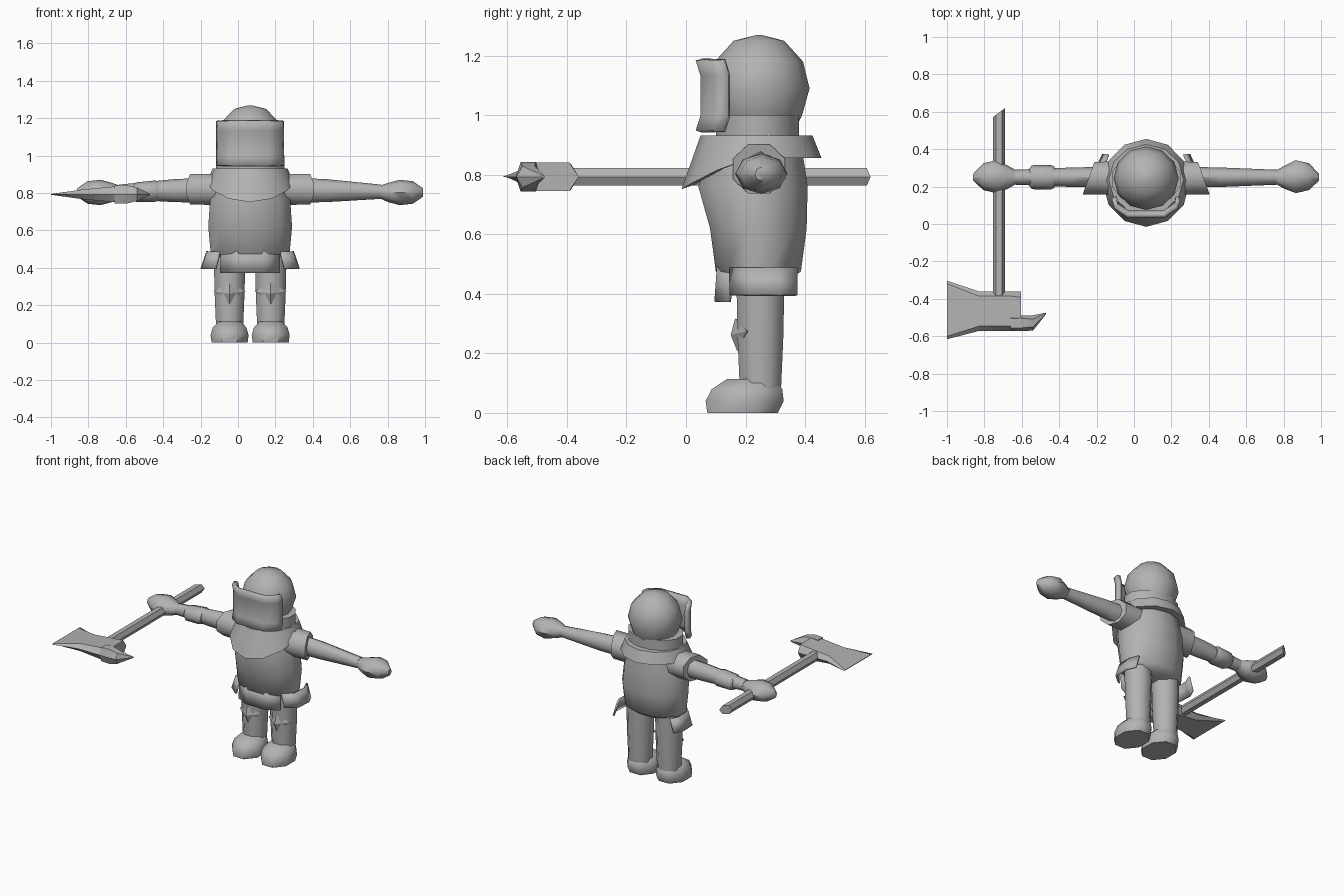
import bpy, bmesh, math
from mathutils import Vector

if "Cube" in bpy.data.objects:
    bpy.data.objects.remove(bpy.data.objects["Cube"])

CX = 0.065          # body centre line
grey = bpy.data.materials.new("plain_grey")
grey.diffuse_color = (0.45, 0.45, 0.45, 1)
grey.use_nodes = True
grey.node_tree.nodes["Principled BSDF"].inputs["Base Color"].default_value = grey.diffuse_color


def finish(name, bm, angle=50, thick=0):
    bmesh.ops.recalc_face_normals(bm, faces=bm.faces[:])
    me = bpy.data.meshes.new(name)
    bm.to_mesh(me)
    bm.free()
    me.materials.append(grey)
    ob = bpy.data.objects.new(name, me)
    bpy.context.collection.objects.link(ob)
    if thick:
        mod = ob.modifiers.new("thickness", "SOLIDIFY")
        mod.thickness = thick
        mod.offset = 0
    bpy.ops.object.select_all(action='DESELECT')
    bpy.context.view_layer.objects.active = ob
    ob.select_set(True)
    bpy.ops.object.shade_smooth_by_angle(angle=math.radians(angle))
    return ob


def loft(name, rings, closed=True, caps=True, angle=50, thick=0):
    """Skin a list of point rings (or open rows)."""
    bm = bmesh.new()
    vs = [[bm.verts.new(p) for p in r] for r in rings]
    n = len(rings[0])
    for a, b in zip(vs, vs[1:]):
        for i in range(n if closed else n - 1):
            j = (i + 1) % n
            bm.faces.new((a[i], a[j], b[j], b[i]))
    if closed and caps:
        bm.faces.new(vs[0])
        bm.faces.new(vs[-1])
    return finish(name, bm, angle, thick)


def ellipse(n, phase=0):
    return [(math.cos(2 * math.pi * (i + phase) / n),
             math.sin(2 * math.pi * (i + phase) / n)) for i in range(n)]


def upright(name, cx, profile, n=8, phase=0.5, angle=50):
    """profile rows: z, centre y, radius x, radius y"""
    return loft(name, [[(cx + rx * c, cy + ry * s, z) for c, s in ellipse(n, phase)]
                       for z, cy, rx, ry in profile], angle=angle)


def sideways(name, side, profile, n=8, phase=0, shear=0, angle=50):
    """profile rows: distance from centre line, centre y, centre z, radius y, radius z"""
    rings = []
    for k, (d, cy, cz, ry, rz) in enumerate(profile):
        sh = shear if k == len(profile) - 1 else 0
        rings.append([(CX + side * (d - sh * ry * c), cy + ry * c, cz + rz * s)
                      for c, s in ellipse(n, phase)])
    return loft(name, rings, angle=angle)


# head and hood collar
upright("head", CX, [(0.95, .245, .12, .12), (1.0, .245, .145, .145), (1.09, .245, .174, .17),
                     (1.18, .245, .152, .148), (1.25, .245, .085, .085), (1.269, .245, .01, .01)],
        n=12, phase=0)
upright("neck_collar", CX, [(.90, .24, .19, .145), (1.0, .24, .19, .145)], n=12)

# face plate, curved across and flared at top and bottom
cols = [(-.175, .145), (-.165, .105), (-.10, .06), (.10, .06), (.165, .105), (.175, .145)]
rows = [(.945, -.016), (.995, 0), (1.135, 0), (1.187, -.016)]
loft("face_plate", [[(CX + x * .97, y + dy, z) for x, y in cols] for z, dy in rows],
     closed=False, thick=0.025)

# torso
upright("torso", CX, [(.44, .24, .15, .10), (.475, .243, .218, .148), (.62, .243, .232, .168),
                      (.76, .225, .222, .19), (.92, .24, .17, .15)], n=12)

# shoulder mantle with hanging front bib
mantle = []
for rx, ry, cy, z0, drop in [(.17, .14, .24, .932, 0), (.20, .188, .237, .932, 0),
                             (.232, .235, .22, .857, .105), (.20, .19, .22, .857, .09)]:
    mantle.append([(CX + rx * c, cy + ry * s, z0 - drop * max(0, -s) ** 1.3)
                   for c, s in ellipse(12, 0)])
loft("shoulder_mantle", mantle, caps=False, angle=40)

# skirt flaps
front = [(-.155, .15), (-.07, .105), (.07, .105), (.155, .15)]
loft("front_flap", [[(CX + x * k, y + dy, z) for x, y in front]
                    for z, k, dy in [(.50, 1, .005), (.373, 1.02, -.004)]],
     closed=False, thick=0.012)
hip = [(.16, .15), (.222, .21), (.226, .31), (.20, .372)]
for s, label in [(-1, "right"), (1, "left")]:
    loft(label + "_hip_flap", [[(CX + s * x * k, y, z) for x, y in hip]
                               for z, k in [(.487, 1.01), (.395, 1.15)]],
         closed=False, thick=0.012)

    # legs, boots and knee guards
    lx = CX + s * 0.11
    upright(label + "_leg", lx, [(.08, .25, .078, .075), (.25, .25, .086, .083),
                                 (.47, .25, .092, .088)])
    upright(label + "_boot", lx, [(0, .19, .104, .128), (.04, .197, .11, .142),
                                  (.08, .205, .098, .128), (.113, .22, .066, .09)])
    bm = bmesh.new()
    top, low, inn, out, tip, back = [bm.verts.new(p) for p in (
        (lx, .165, .318), (lx, .172, .208), (lx - .085, .205, .275),
        (lx + .085, .205, .275), (lx, .150, .262), (lx, .22, .27))]
    for a, b in ((top, inn), (inn, low), (low, out), (out, top)):
        bm.faces.new((a, b, tip))
        bm.faces.new((b, a, back))
    finish(label + "_knee_guard", bm, 20)

    # sleeves, arms and hands
    sideways(label + "_sleeve", s, [(.13, .245, .82, .097, .09), (.308, .245, .82, .094, .089)],
             phase=.5, shear=.36)
    sideways(label + "_arm", s, [(.25, .25, .815, .055, .065), (.40, .25, .813, .052, .062),
                                 (.70, .25, .807, .04, .038)])
    sideways(label + "_hand", s, [(.683, .25, .806, .03, .03), (.74, .25, .803, .062, .052),
                                  (.80, .253, .803, .088, .068), (.87, .253, .803, .072, .06),
                                  (.925, .25, .803, .018, .022)])

# bracer on the weapon arm
sideways("bracer", -1, [(.49, .25, .81, .056, .053), (.51, .25, .81, .066, .057),
                        (.61, .25, .805, .064, .052), (.625, .25, .805, .046, .043)])

# axe shaft, with its rear end cut at a slant
AX, AZ = -0.722, 0.793
shaft = []
for y, slant in [(-.45, 0), (.595, .75)]:
    shaft.append([(AX + .033 * c, y + slant * .033 * c, AZ + .034 * s) for c, s in ellipse(6, 0)])
loft("axe_shaft", shaft)


def axe_section(x, y0, y1, h, edge):
    """six-sided cross-section thinning to both ends"""
    m = (y1 - y0) * edge
    return [(x, y0, AZ), (x, y0 + m, AZ + h), (x, y1 - m, AZ + h),
            (x, y1, AZ), (x, y1 - m, AZ - h), (x, y0 + m, AZ - h)]


# axe blade, block and rear spike
loft("axe_blade", [axe_section(*r) for r in [
    (-1.0, -.616, -.303, .002, .05), (-.83, -.572, -.36, .026, .12),
    (-.66, -.572, -.36, .042, .12), (-.605, -.572, -.36, .048, .15)]], angle=35)
loft("axe_spike", [axe_section(*r) for r in [
    (-.66, -.572, -.488, .048, .2), (-.60, -.572, -.488, .050, .2),
    (-.54, -.570, -.488, .036, .25), (-.47, -.482, -.474, .004, .25)]], angle=35)
